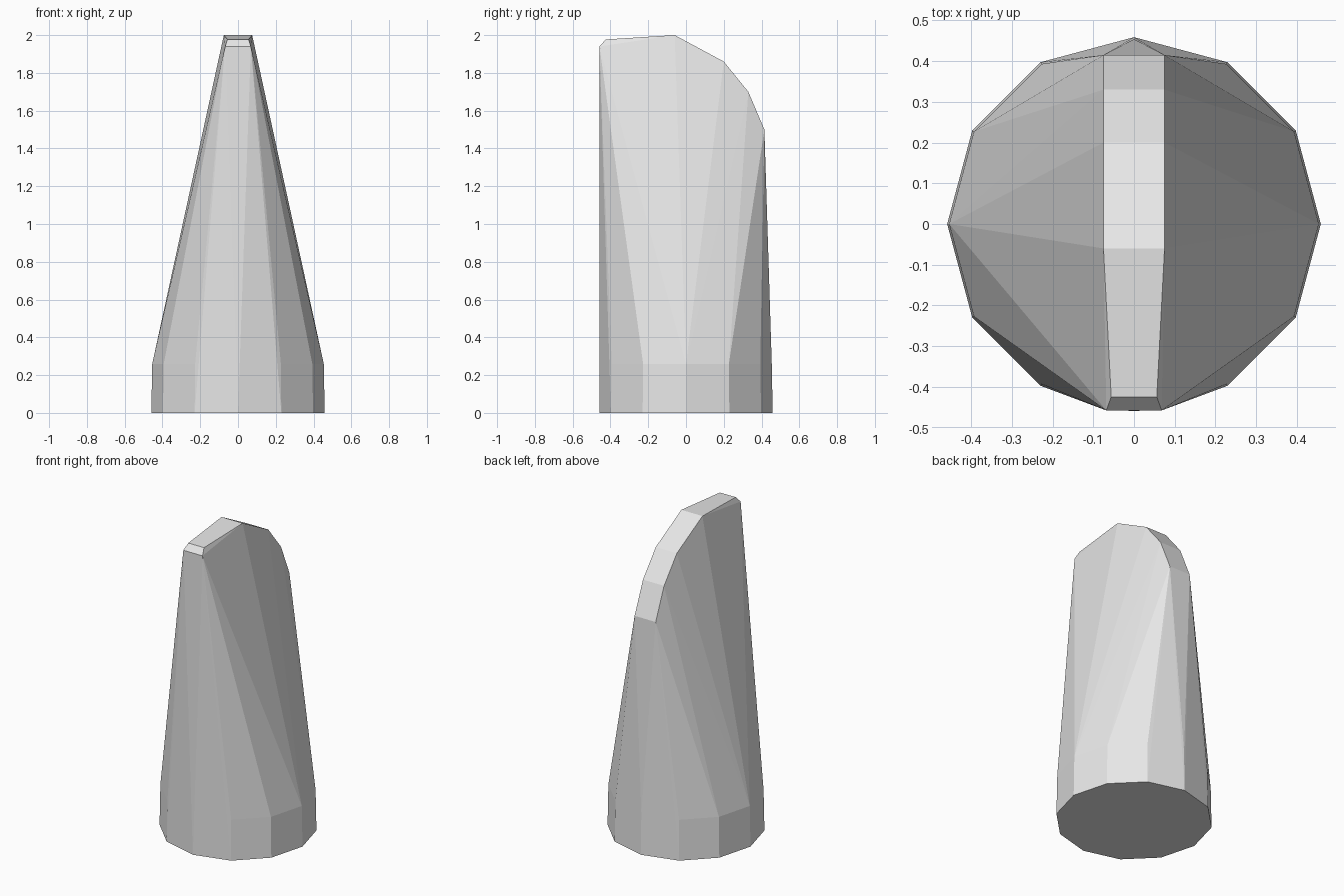
import bpy
import bmesh
from math import cos, sin, pi

cube = bpy.data.objects.get("Cube")
if cube:
    bpy.data.objects.remove(cube, do_unlink=True)

SIDES = 12


def ring(radius, z):
    """Points of a regular twelve-sided ring."""
    return [(radius * cos(2 * pi * i / SIDES), radius * sin(2 * pi * i / SIDES), z)
            for i in range(SIDES)]


# Ridge profile from front to back: half width, y, z
ridge = [
    (0.068, -0.458, 1.94),
    (0.056, -0.425, 1.977),
    (0.075, -0.06, 2.0),
    (0.075, 0.20, 1.86),
    (0.075, 0.33, 1.70),
    (0.075, 0.415, 1.50),
]

# Foot ring, shoulder ring and mirrored ridge edges
points = ring(0.459, 0) + ring(0.454, 0.26)
for half, y, z in ridge:
    points += [(half, y, z), (-half, y, z)]

# Skin all the points as one faceted solid
bm = bmesh.new()
for p in points:
    bm.verts.new(p)
hull = bmesh.ops.convex_hull(bm, input=bm.verts[:])
loose = [v for v in bm.verts if not v.link_faces]
bmesh.ops.delete(bm, geom=loose, context='VERTS')
bmesh.ops.dissolve_limit(bm, angle_limit=0.002, verts=bm.verts[:], edges=bm.edges[:])
bmesh.ops.recalc_face_normals(bm, faces=bm.faces[:])

mesh = bpy.data.meshes.new("tapered_body")
bm.to_mesh(mesh)
bm.free()
body = bpy.data.objects.new("tapered_body", mesh)
bpy.context.collection.objects.link(body)

# Plain light grey
grey = bpy.data.materials.new("light_grey")
grey.use_nodes = True
colour = (0.8, 0.8, 0.8, 1)
grey.diffuse_color = colour
for node in grey.node_tree.nodes:
    if node.type == 'BSDF_PRINCIPLED':
        node.inputs["Base Color"].default_value = colour
mesh.materials.append(grey)
